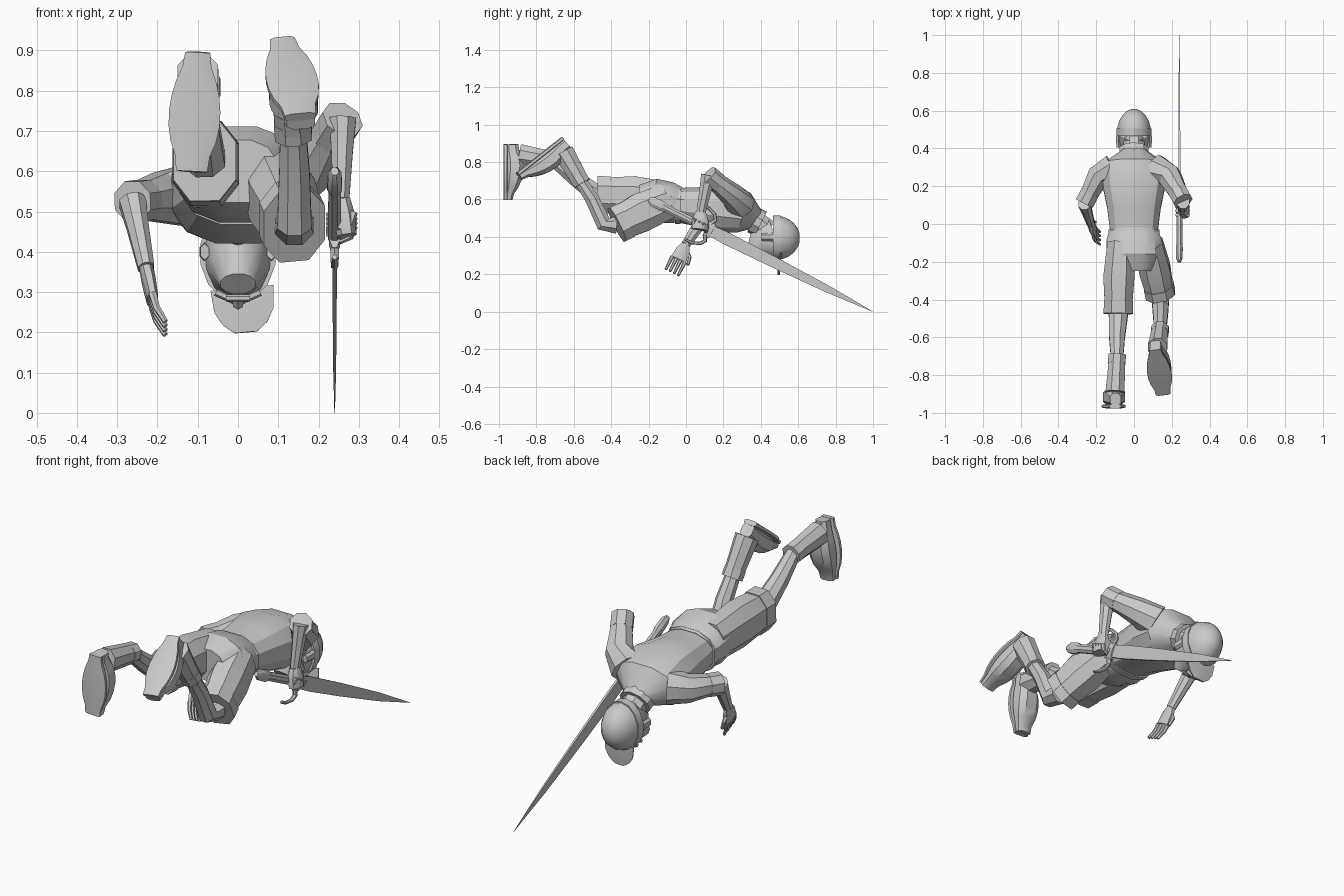
import bpy, bmesh, math
from mathutils import Vector

cube = bpy.data.objects.get("Cube")
if cube:
    bpy.data.objects.remove(cube)

grey = bpy.data.materials.new("plain_grey")
grey.use_nodes = True
grey.diffuse_color = (.6, .58, .58, 1)
grey.node_tree.nodes["Principled BSDF"].inputs["Base Color"].default_value = grey.diffuse_color

ACROSS, ALONG, UP = Vector((1, 0, 0)), Vector((0, 1, 0)), Vector((0, 0, 1))


def point(x, y, z):
    return Vector((x, y, z))


def loft(name, path, sizes, side=ACROSS, sides=8, square=1):
    """Skin oval rings along a path; each size is (half along side, half across it)."""
    bm = bmesh.new()
    rings = []
    for i, (centre, size) in enumerate(zip(path, sizes)):
        before, after = path[max(i - 1, 0)], path[min(i + 1, len(path) - 1)]
        tangent = (after - before).normalized()
        u = (side - tangent * side.dot(tangent)).normalized()
        v = tangent.cross(u)
        ring = []
        for k in range(sides):
            angle = math.tau * (k + .5) / sides
            c, s = (math.copysign(abs(value) ** square, value)
                    for value in (math.cos(angle), math.sin(angle)))
            ring.append(bm.verts.new(centre + u * size[0] * c + v * size[1] * s))
        rings.append(ring)
    for near, far in zip(rings, rings[1:]):
        for k in range(sides):
            following = (k + 1) % sides
            bm.faces.new((near[k], near[following], far[following], far[k]))
    bm.faces.new(rings[0])
    bm.faces.new(rings[-1])
    bmesh.ops.recalc_face_normals(bm, faces=bm.faces)
    mesh = bpy.data.meshes.new(name)
    bm.to_mesh(mesh)
    bm.free()
    mesh.materials.append(grey)
    part = bpy.data.objects.new(name, mesh)
    bpy.context.collection.objects.link(part)
    bpy.ops.object.select_all(action='DESELECT')
    part.select_set(True)
    bpy.context.view_layer.objects.active = part
    bpy.ops.object.shade_smooth_by_angle(angle=math.radians(32))


def tube(name, path, start, end, flat=1, **options):
    """Evenly tapering loft; flat is the depth as a share of the width."""
    steps = len(path) - 1
    radii = [start + (end - start) * i / steps for i in range(len(path))]
    loft(name, path, [(r, r * flat) for r in radii], **options)


def band(name, start, end, radius, flat=1, **options):
    """Short straight collar, cuff or belt."""
    tube(name, [start, end], radius, radius, flat, **options)


# Skeleton joints
waist, chest = point(0, -.04, .57), point(0, .2, .55)
yoke, nape = point(0, .31, .53), point(0, .38, .49)
chin, jaw, brow = point(0, .35, .32), point(0, .4, .365), point(0, .48, .395)

# Shirt, collar and neck
loft("shirt", [waist, waist.lerp(chest, .5), chest, yoke, nape],
     [(.13, .095), (.145, .11), (.17, .135), (.17, .115), (.07, .055)], sides=12, square=.85)
band("collar", nape - ALONG * .02, nape + point(0, .02, -.02), .08, .9, sides=10)
band("neck", yoke, jaw + point(0, .04, .07), .06)

# Head, facing down, with a capped crown pointing along y
loft("head", [chin, jaw, jaw.lerp(brow, .5), brow], [(.045, .035), (.07, .09), (.08, .11), (.084, .115)],
     sides=12)
turns = [math.radians(angle) for angle in range(0, 90, 16)]
loft("cap", [brow + ALONG * .13 * math.sin(t) for t in turns],
     [(.093 * math.cos(t), .118 * math.cos(t)) for t in turns], sides=14)
band("cap_band", brow - ALONG * .015, brow + ALONG * .025, .095, 1.27, sides=14)
visor_root, visor_tip = point(.01, .505, .31), point(.02, .495, .2)
loft("visor", [visor_root.lerp(visor_tip, f) for f in (0, .5, .8, 1)],
     [(width, .007) for width in (.085, .08, .06, .03)])
tube("nose", [point(0, .47, .285), point(0, .42, .27), point(0, .41, .29)], .01, .018, sides=6)
band("mouth", point(-.03, .39, .285), point(.03, .39, .285), .009, side=ALONG, sides=6)
for sign, word in ((1, "left"), (-1, "right")):
    ear = point(sign * .083, .405, .4)
    tube(word + "_ear", [ear, ear + ALONG * .06], .012, .014, 1.7, sides=6)
    band(word + "_brow", point(sign * .01, .46, .28), point(sign * .055, .46, .3), .01,
         side=ALONG, sides=6)

# Shorts: seat, belt and two legs with turned-up cuffs
seat = point(0, -.17, .6)
loft("shorts_seat", [waist, waist.lerp(seat, .4), seat, seat - ALONG * .08],
     [(.135, .1), (.15, .115), (.15, .115), (.1, .08)], sides=12, square=.85)
band("belt", waist + ALONG * .01, waist - ALONG * .02, .14, .75, sides=12, square=.85)
legs = {
    "left": (point(.08, -.1, .59), point(.11, -.24, .53), point(.14, -.37, .465)),
    "right": (point(-.07, -.1, .6), point(-.08, -.28, .62), point(-.083, -.475, .626)),
}
for word, (hip, thigh, hem) in legs.items():
    loft(word + "_shorts_leg", [hip, thigh, hem], [(.075, .1), (.088, .112), (.075, .095)], square=.85)
    band(word + "_shorts_cuff", hem.lerp(thigh, .35), hem, .083, 1.28, square=.85)


def boot(word, top, ankle, heel, toe):
    """Padded rim, shaft, and a rounded foot with its sole."""
    band(word + "_boot_rim", top.lerp(ankle, -.1), top.lerp(ankle, .15), .05)
    tube(word + "_boot_shaft", [top, ankle], .045, .055, 1.1)
    run = toe - heel
    lift = top - heel
    lift = (lift - run * lift.dot(run) / run.length_squared).normalized()
    steps = [i / 8 for i in range(9)]
    rounding = [max(.3, math.sin(math.pi * f)) ** .5 for f in steps]
    widths = [(.055 + .014 * f) * r for f, r in zip(steps, rounding)]
    heights = [(.065 - .03 * f) * r for f, r in zip(steps, rounding)]
    ground = [heel + run * f for f in steps]
    loft(word + "_boot_foot", [p + lift * h for p, h in zip(ground, heights)],
         list(zip(widths, heights)), square=.75)
    loft(word + "_boot_sole", ground, [(w * 1.08, .012) for w in widths], square=.6)


# Shins and boots
left_top, right_top = point(.137, -.565, .7), point(-.09, -.71, .81)
tube("left_shin", [legs["left"][2], point(.14, -.44, .47), point(.14, -.5, .6), left_top], .052, .035)
tube("right_shin", [legs["right"][2], point(-.09, -.6, .72), right_top], .055, .035)
boot("left", left_top, point(.125, -.655, .855), point(.11, -.66, .925), point(.155, -.9, .735))
boot("right", right_top, point(-.1, -.89, .84), point(-.1, -.965, .895), point(-.115, -.965, .6))

# Sleeves and forearms
arms = {
    "left": (point(.11, .29, .57), point(.19, .25, .62), point(.26, .12, .73), point(.256, .08, .53)),
    "right": (point(-.11, .29, .54), point(-.19, .25, .535), point(-.262, .11, .525), point(-.228, 0, .36)),
}
for word, (collarbone, shoulder, elbow, wrist) in arms.items():
    tube(word + "_sleeve", [collarbone, shoulder, shoulder.lerp(elbow, .8)], .085, .048, side=UP)
    band(word + "_sleeve_cuff", shoulder.lerp(elbow, .6), elbow, .054, side=UP)
    tube(word + "_forearm", [elbow, elbow.lerp(wrist, .4), wrist], .036, .022, 1.2)

# Open right hand
wrist, knuckles, tips = arms["right"][-1], point(-.212, -.04, .28), point(-.18, -.075, .21)
loft("right_palm", [wrist, wrist.lerp(knuckles, .4), knuckles], [(.018, .022), (.018, .04), (.015, .045)],
     square=.8)
spread = point(0, -.022, .011)
for k in range(4):
    shift = spread * (k - 1.5)
    tube(f"right_finger_{k + 1}", [knuckles + shift, knuckles.lerp(tips, .5) + shift - ACROSS * .006,
                                   tips + shift], .011, .007, sides=6)
tube("right_thumb", [wrist - UP * .03, point(-.222, .02, .29), point(-.205, .01, .25)], .012, .008, sides=6)

# Left fist wrapped around the grip
wrist, fist = arms["left"][-1], point(.27, .07, .44)
loft("left_fist", [wrist, wrist.lerp(fist, .5), fist], [(.024, .03), (.03, .048), (.026, .042)], square=.8)
for k in range(4):
    base = point(.286, .115, .465) + spread * k
    curl = [base + point(-.03 * (1 - math.cos(t)), -.01 * math.sin(t), -.036 * math.sin(t))
            for t in (0, .8, 1.6, 2.4, 3.1)]
    tube(f"left_finger_{k + 1}", curl, .012, .009, side=ALONG, sides=6)
tube("left_thumb", [wrist + point(0, .02, -.03), point(.228, .115, .475), point(.225, .13, .44)],
     .012, .008, sides=6)

# Sword, laid out along the line from pommel to tip
pommel, tip = point(.24, -.2, .6), point(.24, 1, 0)
edge = (tip - pommel).cross(ACROSS).normalized()


def on_sword(fraction, offset=0):
    return pommel.lerp(tip, fraction) + edge * offset


loft("sword_blade", [on_sword(f) for f in (.27, .35, .55, .8, 1)],
     [(.008, .042), (.008, .048), (.007, .042), (.005, .027), (.001, .001)], sides=4)
tube("sword_grip", [on_sword(f) for f in (.03, .1, .27)], .016, .018, 1.3)
loft("sword_pommel", [on_sword(f) for f in (0, .02, .06, .09)],
     [(.01, .012), (.018, .028), (.02, .03), (.014, .016)])
band("sword_collar", on_sword(.255), on_sword(.285), .015, 2.9)
# Guard arms curling back towards the grip
for sign, word in ((1, "upper"), (-1, "lower")):
    hook = [on_sword(.21 + .065 * math.sin(t), sign * (.06 - .045 * math.cos(t)))
            for t in (1, 1.6, 2.2, 2.8, 3.3)]
    tube(word + "_guard", hook, .013, .007, sides=6)
